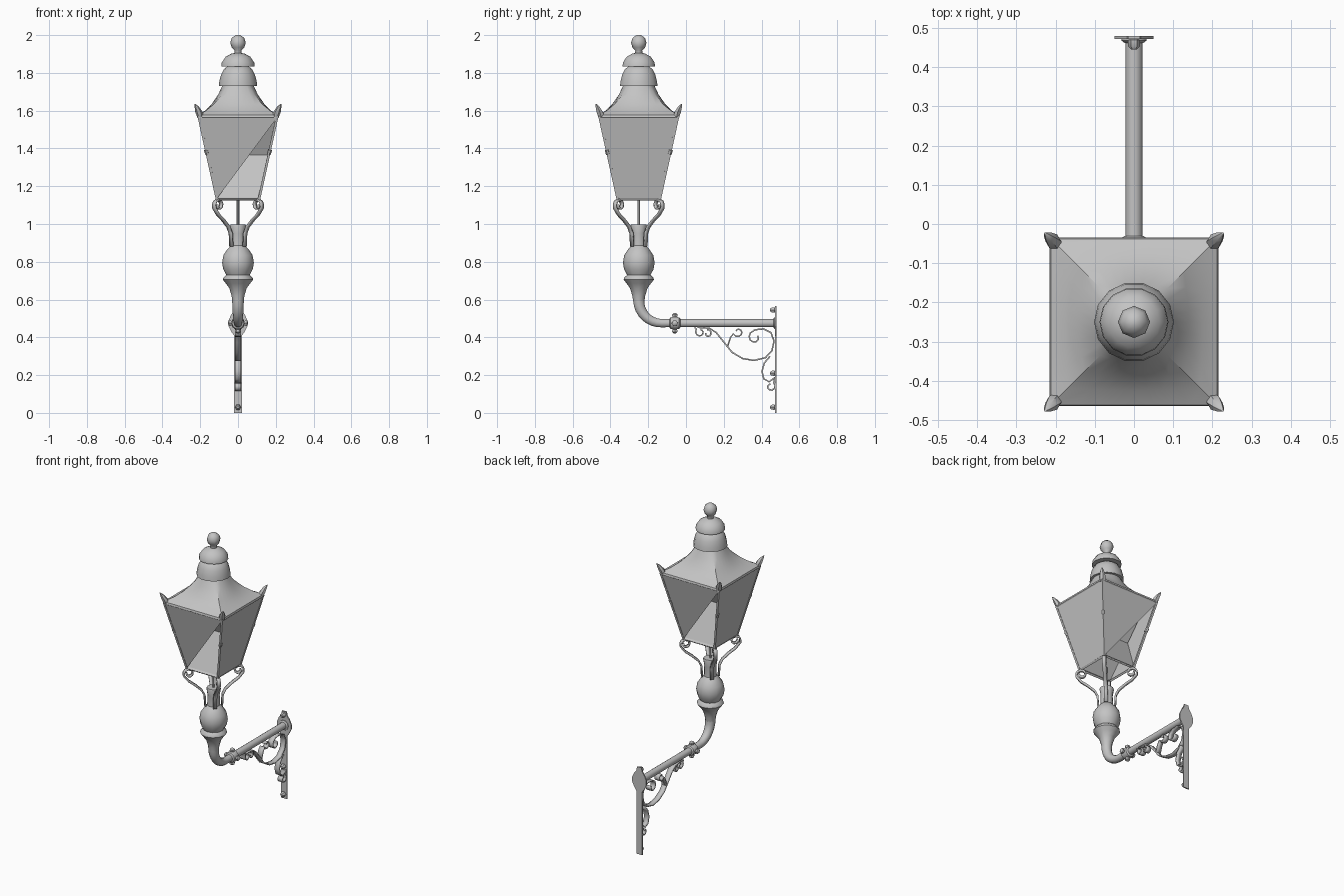
import bpy, bmesh
from math import sin, cos, pi, radians
from mathutils import Vector, Matrix

if "Cube" in bpy.data.objects:
    bpy.data.objects.remove(bpy.data.objects["Cube"])

iron = bpy.data.materials.new("grey_iron")
iron.use_nodes = True
iron.diffuse_color = (0.55, 0.55, 0.55, 1)
iron.node_tree.nodes["Principled BSDF"].inputs["Base Color"].default_value = (0.55, 0.55, 0.55, 1)

AXIS = Vector((0, -0.25, 0))   # upright axis of the lantern
ARM_Z = 0.475
TOP, BOT = 1.57, 1.13          # lantern body heights
HT, HB = 0.212, 0.115          # half widths there


def finish(name, bm, matrix=None, angle=40, fix=True):
    if fix:
        bmesh.ops.recalc_face_normals(bm, faces=bm.faces)
    if matrix:
        bm.transform(matrix)
    mesh = bpy.data.meshes.new(name)
    bm.to_mesh(mesh)
    bm.free()
    mesh.materials.append(iron)
    ob = bpy.data.objects.new(name, mesh)
    bpy.context.scene.collection.objects.link(ob)
    bpy.ops.object.select_all(action='DESELECT')
    ob.select_set(True)
    bpy.context.view_layer.objects.active = ob
    bpy.ops.object.shade_smooth_by_angle(angle=radians(angle))
    return ob


def loft(name, rings, caps=True, matrix=None, angle=40):
    bm = bmesh.new()
    rows = [[bm.verts.new(p) for p in ring] for ring in rings]
    n = len(rows[0])
    for a, b in zip(rows, rows[1:]):
        for i in range(n):
            bm.faces.new((a[i], a[(i + 1) % n], b[(i + 1) % n], b[i]))
    if caps:
        bm.faces.new(rows[0])
        bm.faces.new(rows[-1])
    return finish(name, bm, matrix, angle)


def lathe(name, profile, sides=12, matrix=Matrix.Translation(AXIS), angle=40):
    rings = [[Vector((r * cos(2 * pi * i / sides), r * sin(2 * pi * i / sides), z))
              for i in range(sides)] for r, z in profile]
    return loft(name, rings, True, matrix, angle)


def pipe(name, path, radii, sides=10):
    """Round tube following a path in the y-z plane."""
    pts = [Vector((0, y, z)) for y, z in path]
    rings = []
    for i, p in enumerate(pts):
        t = (pts[min(i + 1, len(pts) - 1)] - pts[max(i - 1, 0)]).normalized()
        side = Vector((1, 0, 0))
        up = t.cross(side)
        rings.append([p + radii[i] * (side * cos(2 * pi * k / sides) + up * sin(2 * pi * k / sides))
                      for k in range(sides)])
    return loft(name, rings)


def bar(name, a, b, r, sides=4):
    """Straight bar between two points."""
    a, b = Vector(a), Vector(b)
    m = Matrix.Translation(a) @ (b - a).to_track_quat('Z', 'Y').to_matrix().to_4x4()
    return lathe(name, [(r, 0), (r, (b - a).length)], sides, m, 30)


def ribbon(name, path, half, thick=0.008, matrix=None):
    """Flat strap following a path in the y-z plane."""
    bm = bmesh.new()
    rows = [[bm.verts.new((x, y, z)) for x in (-half, half)] for y, z in path]
    for a, b in zip(rows, rows[1:]):
        bm.faces.new((a[0], a[1], b[1], b[0]))
    ob = finish(name, bm, matrix)
    mod = ob.modifiers.new("thickness", 'SOLIDIFY')
    mod.thickness, mod.offset = thick, 0
    return ob


def curl(cy, cz, r, start, turn, steps=8):
    """Spiral points shrinking toward a centre; angles in degrees."""
    return [(cy + r * (1 - 0.55 * k / steps) * cos(radians(start + turn * k / steps)),
             cz + r * (1 - 0.55 * k / steps) * sin(radians(start + turn * k / steps)))
            for k in range(steps + 1)]


# Roof: square eaves flaring up into a round neck
def roof_ring(half, z, roundness, n=32):
    ring = []
    for i in range(n):
        a = 2 * pi * i / n
        c, s = cos(a), sin(a)
        square = Vector((c, s, 0)) / max(abs(c), abs(s))
        ring.append(square.lerp(Vector((c, s, 0)), roundness) * half + Vector((0, 0, z)))
    return ring


loft("roof", [roof_ring(*r) for r in ((0.215, 1.565, 0), (0.212, 1.578, 0), (0.175, 1.6, 0.1),
                                      (0.14, 1.635, 0.3), (0.105, 1.685, 0.65), (0.082, 1.735, 1))],
     False, Matrix.Translation(AXIS), 35)

# Vent tiers and finial
lathe("lower_vent", [(0.08, 1.73), (0.102, 1.73), (0.099, 1.755), (0.09, 1.79), (0.075, 1.82), (0.05, 1.838)], 14)
lathe("upper_vent", [(0.055, 1.835), (0.088, 1.835), (0.086, 1.855), (0.066, 1.885), (0.035, 1.902), (0.02, 1.905)], 14)
lathe("finial", [(0.02, 1.9), (0.018, 1.918), (0.034, 1.935), (0.041, 1.96), (0.033, 1.985), (0.012, 2.0)], 8, angle=50)

# Lantern frame: rails, posts, corner horns and hinge studs
corners = [(-1, -1), (1, -1), (1, 1), (-1, 1)]


def corner(sx, sy, half, z):
    return AXIS + Vector((sx * half, sy * half, z))


for i, (sx, sy) in enumerate(corners):
    nx, ny = corners[(i + 1) % 4]
    bar("corner_post", corner(sx, sy, HB - 0.004, BOT), corner(sx, sy, HT - 0.004, TOP), 0.009)
    for half, z, label in ((HT - 0.006, TOP - 0.004, "top_rail"), (HB - 0.006, BOT + 0.004, "bottom_rail")):
        bar(label, corner(sx, sy, half, z), corner(nx, ny, half, z), 0.009)
    horn = [(0.198, 1.56, 0.016), (0.206, 1.592, 0.02), (0.218, 1.62, 0.012), (0.226, 1.635, 0.003)]
    loft("corner_horn", [[corner(sx, sy, h, z) + Vector((r * cos(k * pi / 3), r * sin(k * pi / 3), 0))
                          for k in range(6)] for h, z, r in horn])
    bar("hinge_stud", corner(sx, sy, 0.163, 1.37), corner(sx, sy, 0.17, 1.392), 0.011, 6)

# Panes: whole on the sides, half panes with an inner slanted sheet front and back
panes = bmesh.new()


def face(*points):
    panes.faces.new([panes.verts.new(p) for p in points])


for s in (-1, 1):
    face(corner(s, -s, HB, BOT), corner(s, s, HB, BOT), corner(s, s, HT, TOP), corner(s, -s, HT, TOP))
    face(corner(-s, -s, HB, BOT), corner(s, -s, HT, TOP), corner(-s, -s, HT, TOP))
    inner = [AXIS + Vector((x * s, 0.1 * s, TOP)) for x in (HT - 0.01, 0.01 - HT)]
    face(corner(-s, -s, HB, BOT), corner(s, -s, HB, BOT), *inner)
finish("glass_panes", panes, fix=False)

# Four scrolled legs on the diagonals, and the central gas pipe
leg = [(0.05, 0.88), (0.054, 0.95), (0.072, 0.985), (0.11, 1.02), (0.15, 1.05), (0.178, 1.085), (0.178, 1.105)]
leg += curl(0.148, 1.1, 0.03, 40, 330)
for k in range(4):
    turn = Matrix.Translation(AXIS) @ Matrix.Rotation(pi / 4 + k * pi / 2, 4, 'Z')
    ribbon("scroll_leg", leg, 0.011, 0.01, turn)
bar("gas_pipe", AXIS + Vector((0, 0, 0.98)), AXIS + Vector((0, 0, BOT + 0.01)), 0.007, 6)

# Baluster column
lathe("column", [(0.03, 0.59), (0.034, 0.62), (0.046, 0.66), (0.064, 0.685), (0.08, 0.705), (0.078, 0.715),
                 (0.062, 0.73), (0.078, 0.76), (0.084, 0.795), (0.077, 0.835), (0.055, 0.868),
                 (0.038, 0.885), (0.036, 0.95), (0.043, 0.99), (0.04, 0.998)], 12)

# Elbow and arm
R = 0.12
bend = [(AXIS.y + R - R * cos(k * pi / 16), ARM_Z + R - R * sin(k * pi / 16)) for k in range(9)]
pipe("elbow", bend + [(-0.05, ARM_Z)], [0.031 - 0.001 * k for k in range(9)] + [0.022])
pipe("arm", [(-0.06, ARM_Z), (0.475, ARM_Z)], [0.022, 0.022])

# Collar with studs, and flange at the wall end
along = Matrix.Translation((0, -0.088, ARM_Z)) @ Matrix.Rotation(-pi / 2, 4, 'X')
lathe("arm_collar", [(0.024, 0), (0.032, 0.006), (0.036, 0.028), (0.032, 0.052), (0.024, 0.058)], 10, along)
for k in range(4):
    d = Vector((sin(k * pi / 2), 0, cos(k * pi / 2)))
    m = Matrix.Translation((0, -0.059, ARM_Z)) @ d.to_track_quat('Z', 'Y').to_matrix().to_4x4()
    lathe("collar_stud", [(0.01, 0.028), (0.017, 0.04), (0.016, 0.047), (0.006, 0.054)], 6, m)
flange = Matrix.Translation((0, 0.462, ARM_Z)) @ Matrix.Rotation(-pi / 2, 4, 'X')
lathe("arm_flange", [(0.024, 0), (0.032, 0.006), (0.032, 0.014)], 10, flange)

# Wall plate: a strip with a pointed bulge behind the arm
side = [(0.021, 0), (0.021, 0.41), (0.036, 0.43), (0.05, 0.46), (0.05, 0.49), (0.036, 0.52), (0.021, 0.54), (0.015, 0.565)]
outline = side + [(-x, z) for x, z in reversed(side)]
loft("wall_plate", [[Vector((x, y, z)) for x, z in outline] for y in (0.472, 0.48)], angle=20)
for z in (0.03, 0.21, 0.545):
    m = Matrix.Translation((0, 0.475, z)) @ Matrix.Rotation(pi / 2, 4, 'X')
    lathe("plate_bolt", [(0.009, 0), (0.016, 0.006), (0.015, 0.022), (0.007, 0.03)], 6, m)

# Scrollwork under the arm
brace = [(0.06, 0.453), (0.125, 0.448), (0.16, 0.425), (0.2, 0.375), (0.245, 0.32), (0.3, 0.288), (0.36, 0.278),
         (0.42, 0.292), (0.455, 0.33), (0.466, 0.38), (0.45, 0.425), (0.41, 0.445), (0.365, 0.44)]
ribbon("main_brace", brace + curl(0.365, 0.4, 0.036, 100, 290), 0.017)
ribbon("lower_brace", [(0.445, 0.3), (0.415, 0.265), (0.402, 0.22), (0.412, 0.18), (0.44, 0.165), (0.468, 0.185)], 0.017)
ribbon("foot_curl", [(0.47, 0.19)] + curl(0.448, 0.14, 0.026, 50, -320), 0.017)
ribbon("tip_curl", [(0.045, 0.452)] + curl(0.075, 0.428, 0.026, 140, 300), 0.017)
ribbon("inner_tip_curl", curl(0.115, 0.42, 0.022, 100, -300), 0.017)
ribbon("middle_curl", [(0.22, 0.352), (0.236, 0.4)] + curl(0.276, 0.428, 0.027, 200, 310), 0.017)
